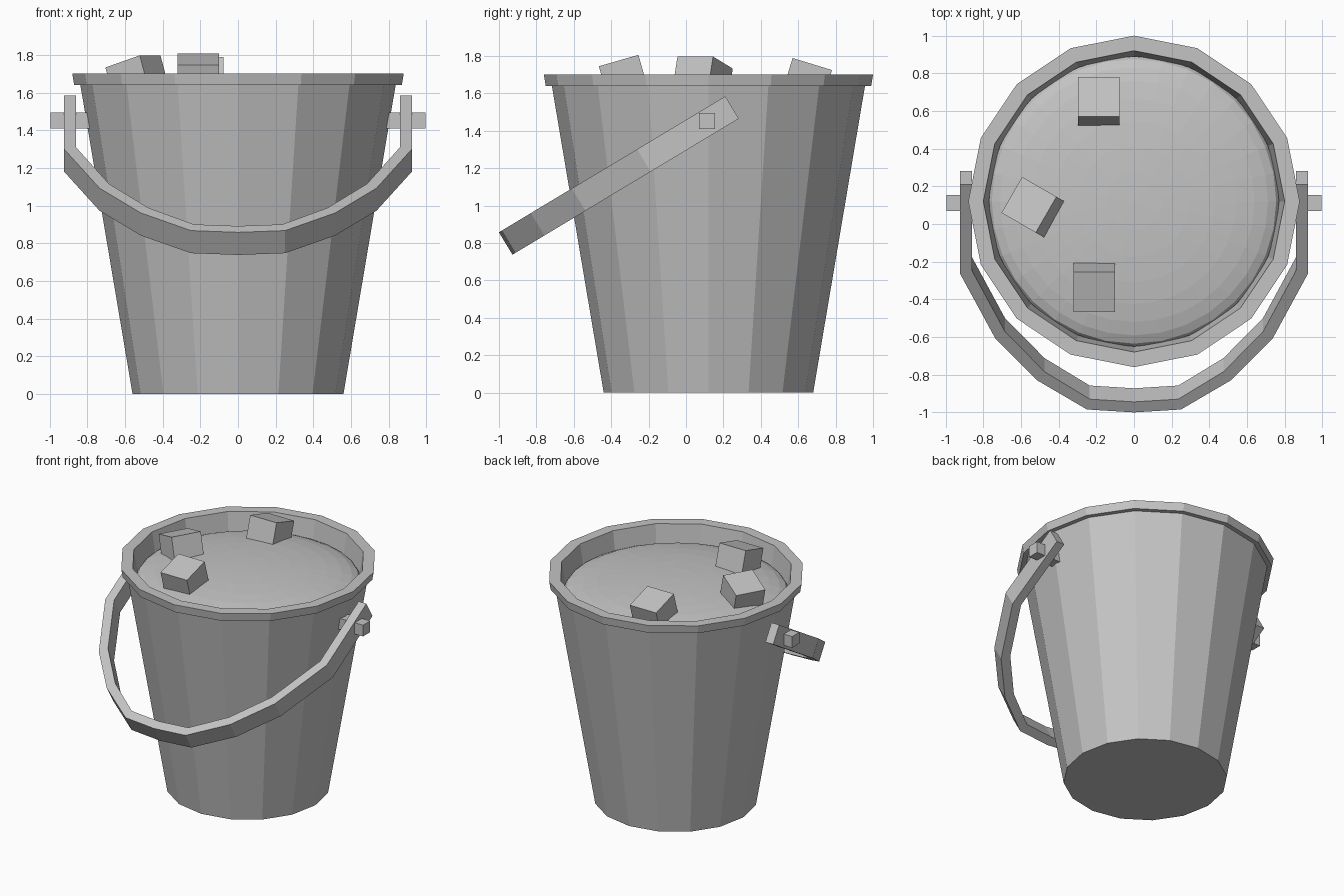
import bpy, bmesh
from math import sin, cos, pi, radians
from mathutils import Vector

default = bpy.data.objects.get("Cube")
if default:
    bpy.data.objects.remove(default, do_unlink=True)

# One plain grey for everything
grey = bpy.data.materials.new("plain_grey")
grey.use_nodes = True
grey.diffuse_color = (0.55, 0.55, 0.55, 1)
grey.node_tree.nodes["Principled BSDF"].inputs["Base Color"].default_value = (0.55, 0.55, 0.55, 1)

AXIS_Y = 0.12  # bucket centre line


def add_object(name, bm, location=(0, 0, 0), rotation=(0, 0, 0)):
    bmesh.ops.recalc_face_normals(bm, faces=bm.faces)
    mesh = bpy.data.meshes.new(name)
    bm.to_mesh(mesh)
    bm.free()
    mesh.materials.append(grey)
    obj = bpy.data.objects.new(name, mesh)
    obj.location = location
    obj.rotation_euler = [radians(a) for a in rotation]
    bpy.context.collection.objects.link(obj)
    return obj


def add_box(name, size, location, rotation=(0, 0, 0)):
    bm = bmesh.new()
    bmesh.ops.create_cube(bm, size=1)
    bmesh.ops.scale(bm, vec=size, verts=bm.verts)
    return add_object(name, bm, location, rotation)


def loft(rings):
    """Skin a list of closed rings of points and cap both ends."""
    bm = bmesh.new()
    rings = [[bm.verts.new(p) for p in ring] for ring in rings]
    n = len(rings[0])
    for a, b in zip(rings, rings[1:]):
        for i in range(n):
            j = (i + 1) % n
            bm.faces.new((a[i], a[j], b[j], b[i]))
    bm.faces.new(rings[0])
    bm.faces.new(rings[-1])
    return bm


# Bucket: hollow tapered body with a thick rim, sixteen flat sides
SIDES = 16
profile = [(0.56, 0), (0.837, 1.64), (0.87, 1.64), (0.88, 1.70),
           (0.80, 1.70), (0.775, 1.55), (0.53, 0.05)]
add_object("bucket", loft([
    [(r * cos(2 * pi * i / SIDES), r * sin(2 * pi * i / SIDES), z) for i in range(SIDES)]
    for r, z in profile]), (0, AXIS_Y, 0))

# Liquid: shallow dome filling the top
bm = bmesh.new()
bmesh.ops.create_uvsphere(bm, u_segments=32, v_segments=16, radius=1)
bmesh.ops.scale(bm, vec=(0.77, 0.77, 0.11), verts=bm.verts)
add_object("liquid", bm, (0, AXIS_Y, 1.55))

# Ice cubes, tilted and half sunk
ICE = (0.22, 0.22, 0.22)
add_box("ice_cube_back", ICE, (-0.187, 0.643, 1.652), (-17, 0, 0))
add_box("ice_cube_side", ICE, (-0.53, 0.086, 1.66), (0, -17, -30))
add_box("ice_cube_front", ICE, (-0.21, -0.33, 1.67), (16, 0, 0))

# Handle: flat strap bent into a U, hanging forward
outer = [(0.925, 0), (0.925, 0.55), (0.735, 0.957), (0.515, 1.213), (0.25, 1.394), (0, 1.412)]
inner = [(0.86, 0), (0.86, 0.535), (0.685, 0.912), (0.475, 1.16), (0.235, 1.33), (0, 1.347)]
start = Vector((0, 0.21, 1.585))
along = Vector((0, -0.857, -0.515))
across = Vector((0, 0.515, -0.857)) * 0.14


def strap_ring(o, i, side):
    a = start + along * o[1] + Vector((side * o[0], 0, 0))
    b = start + along * i[1] + Vector((side * i[0], 0, 0))
    return [a, b, b + across, a + across]


pairs = list(zip(outer, inner))
rings = [strap_ring(o, i, 1) for o, i in pairs]
rings += [strap_ring(o, i, -1) for o, i in reversed(pairs[:-1])]
add_object("handle", loft(rings))

# Pins holding the handle
for name, side in (("left_pin", 1), ("right_pin", -1)):
    add_box(name, (0.215, 0.085, 0.085), (side * 0.8875, 0.1125, 1.452))
